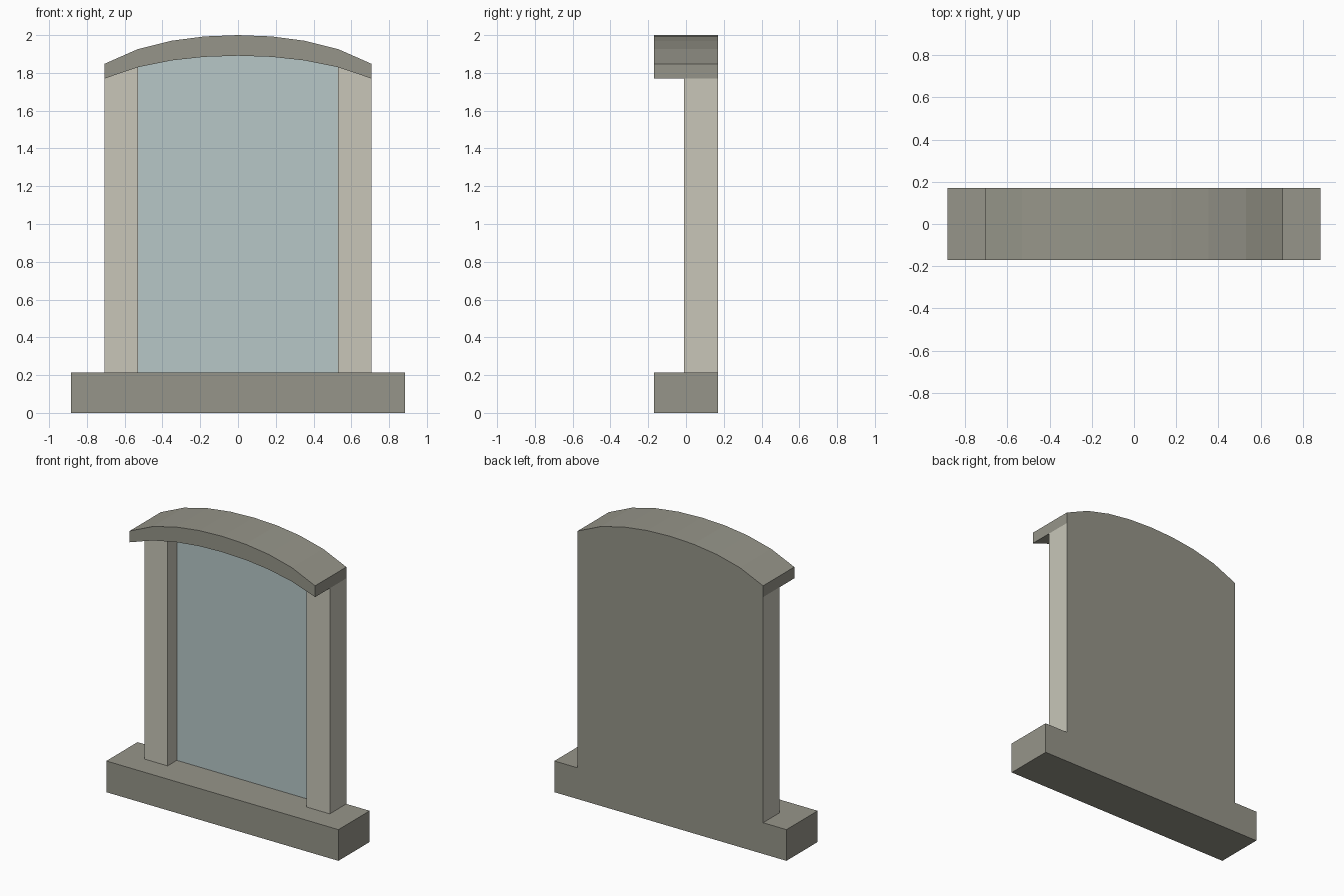
import bpy, bmesh

if "Cube" in bpy.data.objects:
    bpy.data.objects.remove(bpy.data.objects["Cube"])


def material(name, rgb):
    m = bpy.data.materials.new(name)
    m.diffuse_color = (*rgb, 1.0)
    m.use_nodes = True
    m.node_tree.nodes["Principled BSDF"].inputs["Base Color"].default_value = m.diffuse_color
    return m


DARK = material("dark stone", (0.305, 0.30, 0.252))
LIGHT = material("light stone", (0.578, 0.565, 0.485))
GLASS = material("pale blue glass", (0.475, 0.575, 0.575))


def extrude_profile(name, points, y0, y1, mat, back=None):
    """Solid from an (x, z) outline between y0 and y1; back faces may differ."""
    bm = bmesh.new()
    face = bm.faces.new([bm.verts.new((x, y0, z)) for x, z in points])
    out = bmesh.ops.extrude_face_region(bm, geom=[face])
    for v in out["geom"]:
        if isinstance(v, bmesh.types.BMVert):
            v.co.y = y1
    bmesh.ops.recalc_face_normals(bm, faces=bm.faces[:])
    bm.normal_update()
    if back:
        for f in bm.faces:
            f.material_index = 1 if f.normal.y > 0.9 else 0
    me = bpy.data.meshes.new(name)
    bm.to_mesh(me)
    bm.free()
    me.materials.append(mat)
    if back:
        me.materials.append(back)
    ob = bpy.data.objects.new(name, me)
    bpy.context.collection.objects.link(ob)
    return ob


def mirrored(half):
    """Full left-to-right line from a right half that starts at x = 0."""
    return [(-x, z) for x, z in reversed(half[1:])] + half


FRONT, BACK = -0.17, 0.17
BASE_W, SILL = 0.885, 0.215
PILLAR_FRONT, PANE_FRONT = -0.01, 0.09
top = [(0, 2.0), (0.177, 1.993), (0.353, 1.97), (0.53, 1.926), (0.707, 1.848)]
under = [(0, 1.891), (0.177, 1.885), (0.353, 1.866), (0.53, 1.83), (0.707, 1.77)]

# Base sill
extrude_profile("base_sill", [(-BASE_W, 0), (BASE_W, 0), (BASE_W, SILL), (-BASE_W, SILL)],
                FRONT, BACK, DARK)

# Arched hood
extrude_profile("arched_hood", mirrored(top) + mirrored(under)[::-1], FRONT, BACK, DARK)

# Side pillars, their tops cut to the hood's underside
for name, s in (("left_pillar", -1), ("right_pillar", 1)):
    inner, outer = under[3], under[4]
    outline = [(inner[0], SILL), (outer[0], SILL), outer, inner]
    extrude_profile(name, [(s * x, z) for x, z in outline], PILLAR_FRONT, BACK, LIGHT, DARK)

# Recessed window pane with stone back
extrude_profile("window_pane", [(0.53, SILL), (-0.53, SILL)] + mirrored(under[:4]),
                PANE_FRONT, BACK, GLASS, DARK)
